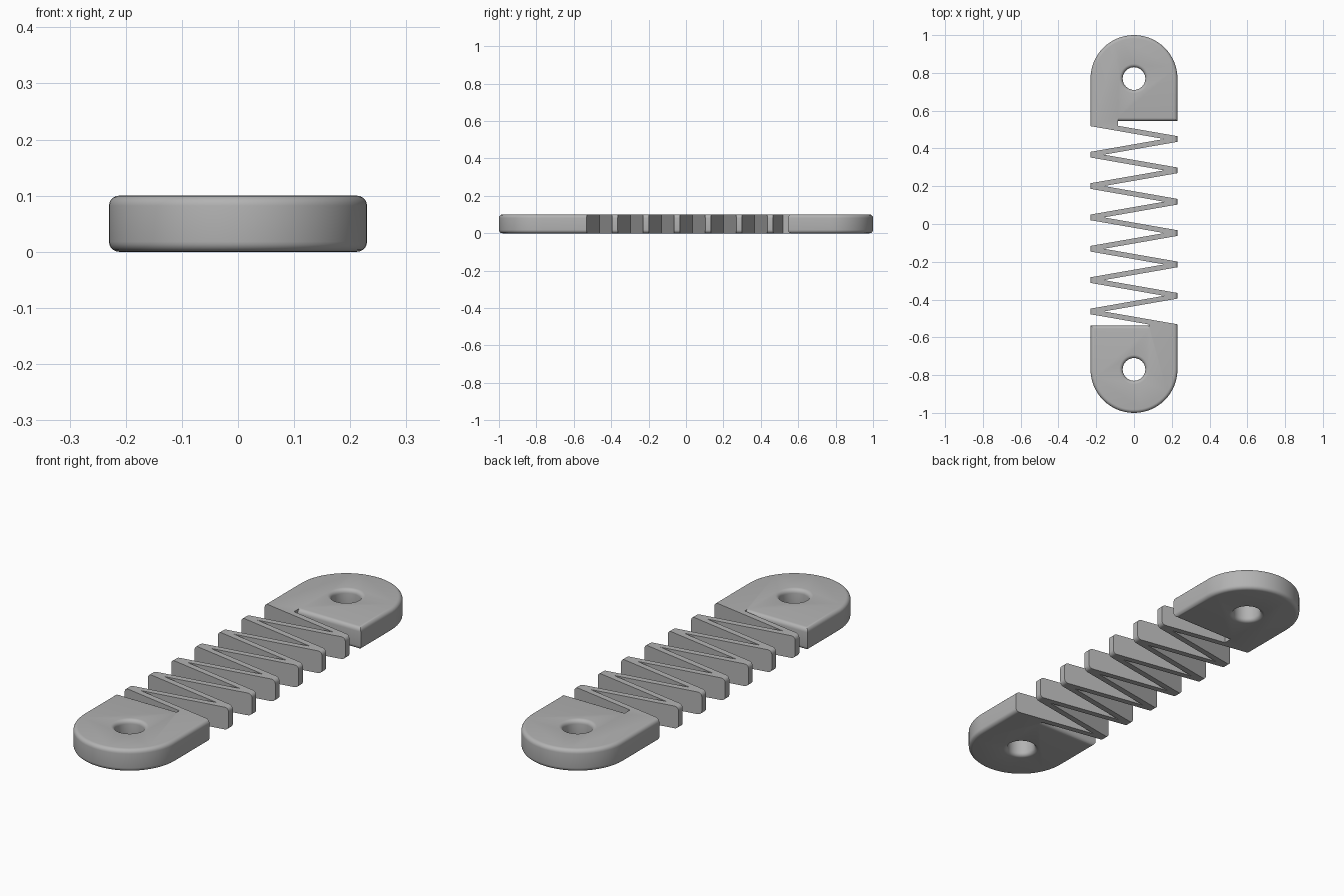
import bpy, bmesh
from math import sin, cos, pi

cube = bpy.data.objects.get("Cube")
if cube:
    bpy.data.objects.remove(cube, do_unlink=True)

HALF_W, HEIGHT, FILLET = 0.23, 0.1, 0.018
TAB_Y, HOLE_R = 0.77, 0.06
PITCH, TIP, APEX_X, OVER = 0.166, 0.015, 0.16, 0.3
FIRST_RIGHT = 0.45                      # y of the first fold on the +x side
SLOPE = (PITCH / 2 - TIP) / (HALF_W + APEX_X)

# Rounded edge as (inset, height) pairs from bottom to top
arc = [i * pi / 10 for i in range(6)]
low = [(FILLET * (1 - sin(a)), FILLET * (1 - cos(a))) for a in arc]
EDGE = low + [(d, HEIGHT - z) for d, z in reversed(low)]
# The same edge, continued past both faces, for cutters
CUT_EDGE = [(FILLET, -0.05)] + EDGE + [(FILLET, HEIGHT + 0.05)]


def loft(bm, outline, levels):
    """Stack outline(inset) at each level and skin it into a closed solid."""
    rings = [[bm.verts.new((x, y, z)) for x, y in outline(d)] for d, z in levels]
    for a, b in zip(rings, rings[1:]):
        for i in range(len(a)):
            j = (i + 1) % len(a)
            bm.faces.new((a[i], a[j], b[j], b[i]))
    bm.faces.new(rings[0][::-1])
    bm.faces.new(rings[-1])


def to_object(bm, name):
    bmesh.ops.recalc_face_normals(bm, faces=bm.faces)
    mesh = bpy.data.meshes.new(name)
    bm.to_mesh(mesh)
    bm.free()
    ob = bpy.data.objects.new(name, mesh)
    bpy.context.collection.objects.link(ob)
    return ob


def stadium(d):
    r = HALF_W - d
    pts = []
    for side, start in ((1, 0), (-1, pi)):
        for i in range(33):
            a = start + pi * i / 32
            pts.append((r * cos(a), side * TAB_Y + r * sin(a)))
    return pts


# Slab with rounded rim
bm = bmesh.new()
loft(bm, stadium, EDGE)
body = to_object(bm, "spring_link")

# Cutters: bolt holes, zigzag gaps and end slots
bm = bmesh.new()
for cy in (TAB_Y, -TAB_Y):
    loft(bm, lambda d: [((HOLE_R + d) * cos(i * pi / 20), cy + (HOLE_R + d) * sin(i * pi / 20))
                        for i in range(40)], CUT_EDGE)

straight = [CUT_EDGE[0], CUT_EDGE[-1]]
spread = (OVER + APEX_X) * SLOPE
for k in range(6):
    right_y = FIRST_RIGHT - k * PITCH
    for side, y in ((-1, right_y), (1, right_y - PITCH / 2)):
        loft(bm, lambda d: [(-side * APEX_X, y), (side * OVER, y - spread),
                            (side * OVER, y + spread)], straight)


def end_slot(side, inner_x, tab_edge, apex_y):
    """Gap between a tab and the first strand, with the tab edge rounded."""
    def strand(x):
        return apex_y - side * (side * x + APEX_X) * SLOPE
    loft(bm, lambda d: [(inner_x, strand(inner_x)), (side * OVER, strand(side * OVER)),
                        (side * OVER, tab_edge + side * d), (inner_x, tab_edge + side * d)],
         CUT_EDGE)


end_slot(1, -0.085, 0.545, FIRST_RIGHT + PITCH / 2)
end_slot(-1, 0.08, -0.537, FIRST_RIGHT - 6 * PITCH)
cutter = to_object(bm, "gap_cutter")
cutter.hide_render = True

# Cut the slab and drop the cutter
mod = body.modifiers.new("gaps", "BOOLEAN")
mod.operation = "DIFFERENCE"
mod.solver = "EXACT"
mod.object = cutter
for ob in bpy.context.selected_objects:
    ob.select_set(False)
body.select_set(True)
bpy.context.view_layer.objects.active = body
bpy.ops.object.modifier_apply(modifier=mod.name)
bpy.data.objects.remove(cutter, do_unlink=True)

# Plain grey material
grey = bpy.data.materials.new("grey")
grey.use_nodes = True
colour = (0.45, 0.45, 0.45, 1)
grey.diffuse_color = colour
grey.node_tree.nodes["Principled BSDF"].inputs["Base Color"].default_value = colour
body.data.materials.clear()
body.data.materials.append(grey)
for p in body.data.polygons:
    p.material_index = 0

bpy.ops.object.shade_smooth_by_angle(angle=pi / 6)
